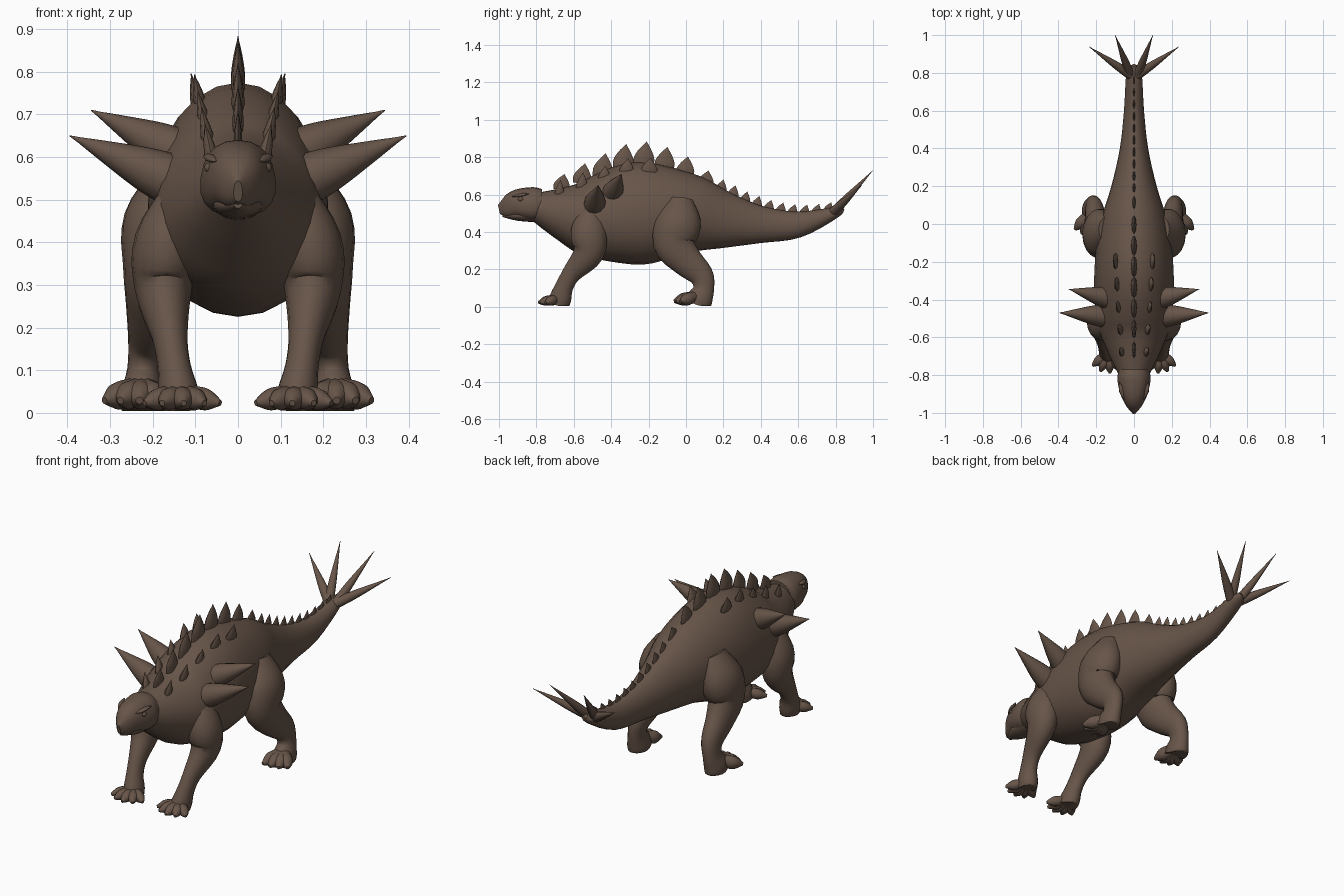
import bpy
import bmesh
import math
from mathutils import Vector

cube = bpy.data.objects.get("Cube")
if cube:
    bpy.data.objects.remove(cube, do_unlink=True)

# One earthy hide colour for the whole animal
hide = bpy.data.materials.new("brown_hide")
hide.use_nodes = True
hide.diffuse_color = (0.135, 0.09, 0.066, 1)
shader = hide.node_tree.nodes["Principled BSDF"]
shader.inputs["Base Color"].default_value = hide.diffuse_color

SIDEWAYS, LENGTHWISE, UPWARD = Vector((1, 0, 0)), Vector((0, 1, 0)), Vector((0, 0, 1))

# Relative thickness from root to tip of the tapering parts
HORN = (1, 0.8, 0.42, 0)
LEAF = (0.95, 1, 0.62, 0)
TOE = (1, 1.1, 1.1, 0.3)
BUMP = (0.2, 1, 1, 0.2)


def resample(stations, steps):
    """Catmull-Rom interpolation through the stations."""
    points = [Vector(station) for station in stations]
    before = points[0] * 2 - points[1]
    after = points[-1] * 2 - points[-2]
    padded = [before] + points + [after]
    rows = []
    for a, b, c, d in zip(padded, padded[1:], padded[2:], padded[3:]):
        for step in range(steps):
            t = step / steps
            linear = (c - a) * t
            square = (a * 2 - b * 5 + c * 4 - d) * t ** 2
            cubic = (b * 3 - a - c * 3 + d) * t ** 3
            rows.append(b + (linear + square + cubic) / 2)
    return rows + [points[-1]]


def superellipse(angle, power):
    """Unit outline; a power below one makes it boxier."""
    c, s = math.cos(angle), math.sin(angle)
    return math.copysign(abs(c) ** power, c), math.copysign(abs(s) ** power, s)


def make_object(name, bm):
    """Turn the bmesh into a hide-coloured, smooth shaded object."""
    mesh = bpy.data.meshes.new(name)
    bmesh.ops.recalc_face_normals(bm, faces=bm.faces)
    bm.to_mesh(mesh)
    bm.free()
    mesh.materials.append(hide)
    obj = bpy.data.objects.new(name, mesh)
    bpy.context.collection.objects.link(obj)
    bpy.ops.object.select_all(action='DESELECT')
    obj.select_set(True)
    bpy.context.view_layer.objects.active = obj
    bpy.ops.object.shade_smooth_by_angle(angle=math.radians(45))


def loft(name, stations, sides=16, steps=4, reference=SIDEWAYS, power=1.0, egg=0.0):
    """Skin rings along a path; a station is x, y, z, side radius, other radius."""
    rows = resample(stations, steps)
    centres = [Vector(row[:3]) for row in rows]
    last = len(rows) - 1
    bm = bmesh.new()
    rings = []
    for i, (centre, row) in enumerate(zip(centres, rows)):
        tangent = (centres[min(i + 1, last)] - centres[max(i - 1, 0)]).normalized()
        across = (reference - tangent * reference.dot(tangent)).normalized()
        other = across.cross(tangent)
        wide, deep = (max(radius, 0.001) for radius in row[3:])
        ring = []
        for k in range(sides):
            u, v = superellipse(math.tau * k / sides, power)
            point = centre + across * u * wide * (1 - egg * v) + other * v * deep
            point.z = max(point.z, 0.005)
            ring.append(bm.verts.new(point))
        rings.append(ring)
    for ring, following in zip(rings, rings[1:]):
        for k in range(sides):
            bm.faces.new((ring[k - 1], ring[k], following[k], following[k - 1]))
    bm.faces.new(rings[0])
    bm.faces.new(rings[-1])
    make_object(name, bm)


def pair(name, stations, **options):
    """Left and right copies of a part."""
    for word, sign in (("left", 1), ("right", -1)):
        mirrored = [(sign * x, *rest) for x, *rest in stations]
        loft(f"{word}_{name}", mirrored, **options)


def taper(root, tip, shape, wide, deep):
    """Evenly spaced stations from root to tip, scaled by a thickness shape."""
    start, end = Vector(root), Vector(tip)
    last = len(shape) - 1
    return [(*start.lerp(end, i / last), wide * scale, deep * scale)
            for i, scale in enumerate(shape)]


def central(profile):
    """Put y, z, half width, half height stations on the middle plane."""
    return [(0, *station) for station in profile]


# Body from neck to tail
body = central([
    (-0.82, 0.54, 0.07, 0.07), (-0.65, 0.5, 0.15, 0.15), (-0.5, 0.48, 0.2, 0.22),
    (-0.25, 0.5, 0.21, 0.275), (0, 0.5, 0.18, 0.22), (0.2, 0.465, 0.12, 0.155),
    (0.4, 0.44, 0.075, 0.1), (0.6, 0.44, 0.053, 0.07), (0.8, 0.505, 0.04, 0.03),
    (0.84, 0.53, 0.01, 0.01)])
loft("body", body, sides=24, egg=0.08)
body_rows = resample(body, 20)


def back_height(x, y):
    """Height of the upper body surface."""
    row = min(body_rows, key=lambda candidate: abs(candidate[1] - y))
    return row[2] + row[4] * math.sqrt(1 - (x / row[3]) ** 2)


# Head with a raised rear rim, lower jaw, brows and eyes
loft("head", central([
    (-0.77, 0.55, 0.08, 0.08), (-0.82, 0.55, 0.088, 0.09), (-0.9, 0.55, 0.072, 0.078),
    (-0.96, 0.53, 0.043, 0.055), (-1, 0.52, 0.01, 0.025)]), sides=20, power=0.85, egg=-0.12)
loft("lower_jaw", central([
    (-0.78, 0.5, 0.065, 0.05), (-0.9, 0.49, 0.055, 0.03), (-0.98, 0.49, 0.01, 0.01)]))
pair("brow", taper((0.078, -0.84, 0.605), (0.05, -0.93, 0.59), BUMP, 0.012, 0.008))
pair("eye", taper((0.073, -0.87, 0.575), (0.063, -0.9, 0.575), BUMP, 0.01, 0.01))


def leg(name, stations, depth):
    """Pair of legs whose rings are deeper than wide."""
    pair(name, [(x, y, z, r, r * depth) for x, y, z, r in stations], sides=18)


# Legs
leg("hind_leg", [
    (0.14, -0.03, 0.57, 0.05), (0.18, -0.04, 0.45, 0.088), (0.19, -0.065, 0.34, 0.08),
    (0.2, 0, 0.25, 0.063), (0.21, 0.08, 0.17, 0.048), (0.22, 0.095, 0.1, 0.04),
    (0.225, 0.075, 0.045, 0.05), (0.225, 0.06, 0.01, 0.05)], 1.4)
leg("front_leg", [
    (0.11, -0.5, 0.54, 0.05), (0.165, -0.52, 0.4, 0.078), (0.175, -0.52, 0.29, 0.067),
    (0.16, -0.61, 0.18, 0.042), (0.15, -0.65, 0.11, 0.039), (0.14, -0.67, 0.05, 0.047),
    (0.135, -0.68, 0.01, 0.045)], 1.25)


def toes(name, x, y, count, first, spread, length, radius):
    """Toes fanning out of a foot, angles measured from straight ahead."""
    for i in range(count):
        angle = math.radians(first + spread * i)
        tip = (x + length * math.sin(angle), y - length * math.cos(angle), radius)
        stations = taper((x, y, radius * 2), tip, TOE, radius, radius)
        pair(f"{name}_{i + 1}", stations, sides=10, reference=UPWARD)


toes("hind_toe", 0.225, 0.06, count=4, first=-18, spread=21, length=0.125, radius=0.029)
toes("front_toe", 0.135, -0.68, count=5, first=-58, spread=27, length=0.11, radius=0.023)


def spike(name, root, tip, radius):
    """Pair of round pointed horns."""
    pair(name, taper(root, tip, HORN, radius, radius), sides=12, reference=LENGTHWISE)


# Shoulder and tail spikes
spike("front_shoulder_spike", (0.12, -0.49, 0.53), (0.395, -0.47, 0.65), 0.066)
spike("rear_shoulder_spike", (0.11, -0.4, 0.595), (0.345, -0.345, 0.71), 0.062)
spike("inner_tail_spike", (0.02, 0.79, 0.51), (0.1, 1, 0.73), 0.024)
spike("outer_tail_spike", (0.02, 0.79, 0.51), (0.24, 0.94, 0.65), 0.026)


def spine_plate(name, y, rise, half_length):
    """Upright leaf-shaped plate on the middle of the back."""
    base = back_height(0, y)
    root, tip = (0, y - 0.01, base - 0.025), (0, y + 0.01, base + rise)
    loft(name, taper(root, tip, LEAF, rise * 0.15, half_length), sides=8)


# Large plates arch over the back, small ones shrink along the tail
BACK_COUNT = 8
for i in range(BACK_COUNT):
    arch = math.sin(math.pi * (i + 0.5) / BACK_COUNT)
    spine_plate(f"back_plate_{i + 1}", -0.66 + 0.11 * i, 0.05 + 0.06 * arch, 0.04 + 0.015 * arch)
for i in range(10):
    spine_plate(f"tail_plate_{i + 1}", 0.19 + 0.064 * i, 0.055 - 0.003 * i, 0.032 - 0.001 * i)

# Rows of plates flanking the spine, leaning outwards
for i in range(5):
    x, y = 0.09 - 0.008 * i, -0.2 - 0.12 * i
    base = back_height(x, y)
    root, tip = (x, y, base - 0.05), (x + 0.02, y + 0.01, base + 0.05)
    pair(f"flank_plate_{i + 1}", taper(root, tip, LEAF, 0.015, 0.045 - 0.005 * i), sides=8)
